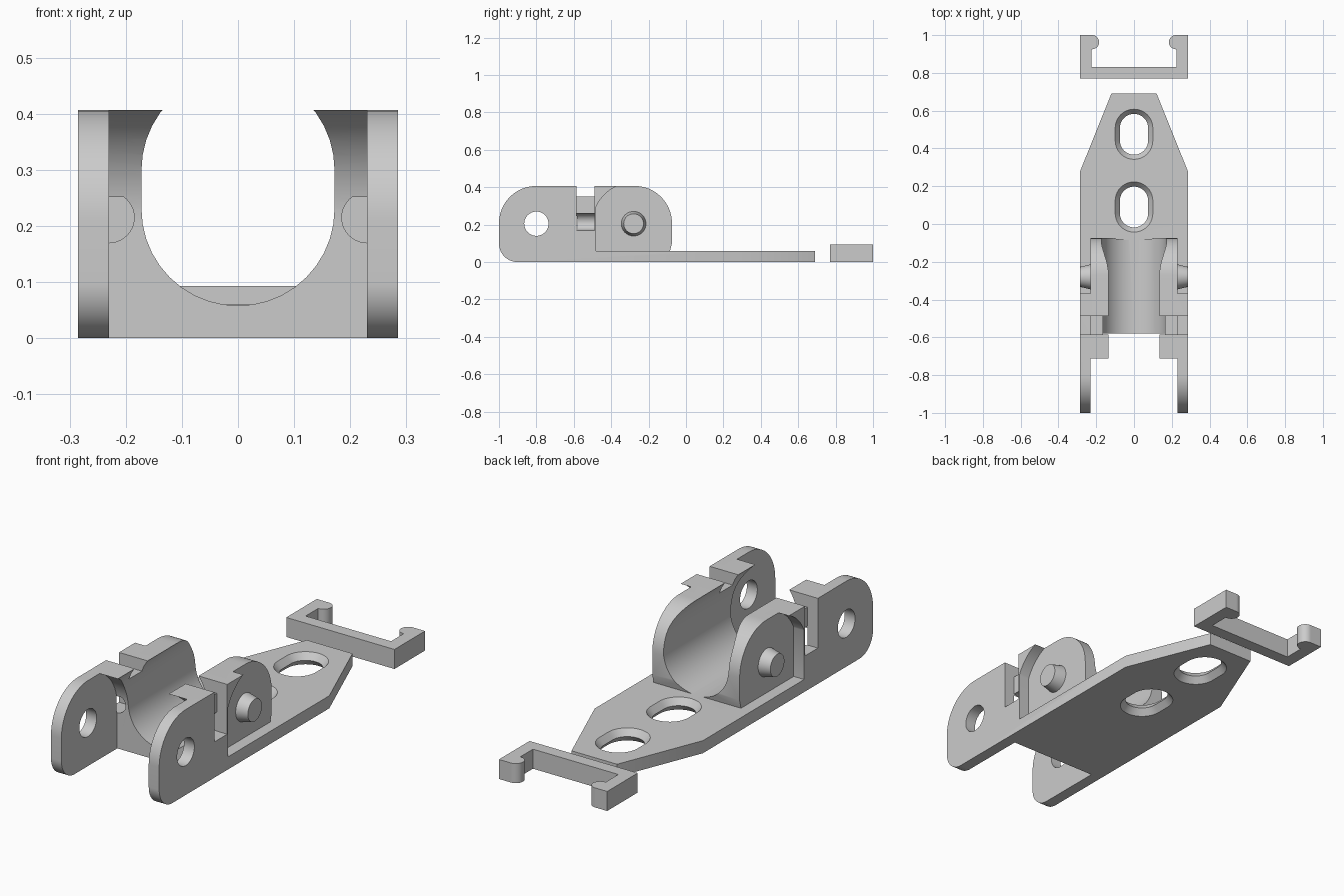
import bpy, bmesh, math

cube = bpy.data.objects.get("Cube")
if cube:
    bpy.data.objects.remove(cube)

grey = bpy.data.materials.new("plain_grey")
grey.use_nodes = True
grey.diffuse_color = (0.6, 0.6, 0.6, 1)
grey.node_tree.nodes["Principled BSDF"].inputs["Base Color"].default_value = (0.6, 0.6, 0.6, 1)


def arc(cx, cy, r, start, end, steps=20):
    angles = [math.radians(start + (end - start) * i / steps) for i in range(steps + 1)]
    return [(cx + r * math.cos(a), cy + r * math.sin(a)) for a in angles]


def stadium(cx, low, high, r):
    return arc(cx, low, r, 180, 360) + arc(cx, high, r, 0, 180)


def circle(cx, cy, r):
    return arc(cx, cy, r, 0, 360, 40)[:-1]


def loft(name, axis, rings):
    """Join equal 2D outlines placed at positions along an axis."""
    place = {"x": lambda p, d: (d, p[0], p[1]),
             "y": lambda p, d: (p[0], d, p[1]),
             "z": lambda p, d: (p[0], p[1], d)}[axis]
    bm = bmesh.new()
    loops = [[bm.verts.new(place(p, d)) for p in outline] for d, outline in rings]
    bm.faces.new(loops[0])
    bm.faces.new(loops[-1])
    for a, b in zip(loops, loops[1:]):
        for i in range(len(a)):
            j = (i + 1) % len(a)
            bm.faces.new((a[i], a[j], b[j], b[i]))
    bmesh.ops.recalc_face_normals(bm, faces=bm.faces)
    mesh = bpy.data.meshes.new(name)
    bm.to_mesh(mesh)
    bm.free()
    obj = bpy.data.objects.new(name, mesh)
    bpy.context.collection.objects.link(obj)
    mesh.materials.append(grey)
    return obj


def prism(name, axis, start, end, outline):
    return loft(name, axis, [(start, outline), (end, outline)])


def box(name, x0, x1, y0, y1, z0, z1):
    return prism(name, "z", z0, z1, [(x0, y0), (x1, y0), (x1, y1), (x0, y1)])


def select_only(obj):
    bpy.ops.object.select_all(action="DESELECT")
    obj.select_set(True)
    bpy.context.view_layer.objects.active = obj


def cut(target, cutter):
    select_only(target)
    mod = target.modifiers.new("cut", "BOOLEAN")
    mod.operation = "DIFFERENCE"
    mod.solver = "EXACT"
    mod.object = cutter
    bpy.ops.object.modifier_apply(modifier=mod.name)
    bpy.data.objects.remove(cutter)


def smooth(obj):
    select_only(obj)
    bpy.ops.object.shade_smooth_by_angle(angle=math.radians(30))


HALF, INNER, TOP, FLOOR = 0.285, 0.23, 0.407, 0.06
AXLE = 0.205

# Bracket body from its side outline
side = (arc(-0.9, 0.1, 0.1, 270, 180) + arc(-0.8, TOP - 0.2, 0.2, 180, 90)
        + arc(-0.275, TOP - 0.2, 0.2, 90, 0)
        + [(-0.075, 0.1), (-0.085, FLOOR), (0.69, FLOOR), (0.69, 0)])
body = prism("bracket_body", "x", -HALF, HALF, side)

# Gap between the hinge cheeks, with a curved clearance behind it
gap = ([(-1.1, -0.1), (-0.58, -0.1)] + arc(-0.8, AXLE, 0.22, 0, 66.5)
       + [(-0.712, 0.5), (-1.1, 0.5)])
cut(body, prism("gap_cutter", "x", -INNER, INNER, gap))
cut(body, prism("hinge_hole_cutter", "x", -0.4, 0.4, circle(-0.8, AXLE, 0.065)))

# Open-topped cradle bore
cut(body, prism("bore_cutter", "y", -1.2, -0.07, stadium(0, 0.23, 0.3, 0.172)))

# Clip notch across the top
cut(body, box("notch_cutter", -0.4, 0.4, -0.585, -0.488, 0.35, 0.5))

recess = ([(0, FLOOR), (-0.482, FLOOR)] + arc(-0.28, AXLE, 0.22, 156.5, 108)
          + [(-0.35, 0.5), (0, 0.5)])
for side_name, s in (("left", 1), ("right", -1)):
    # Clip arm channel and its rounded catch
    x0, x1 = sorted((s * INNER, s * 0.4))
    cut(body, box("channel_cutter", x0, x1, -0.585, -0.488, 0.17, 0.5))
    cut(body, prism("catch_cutter", "y", -0.585, -0.488, circle(s * INNER, 0.215, 0.045)))
    # Recess around the pivot pin
    cut(body, prism("recess_cutter", "x", x0, x1, recess))
    # Corner taper at the plate's tail
    cut(body, prism("taper_cutter", "z", -0.1, 0.2,
                    [(s * HALF, 0.28), (s * 0.12, 0.69), (s * 0.08, 0.79),
                     (s * 0.5, 0.79), (s * 0.5, 0.28)]))
    # Tapered pivot pin
    pin = loft(side_name + "_pivot_pin", "x",
               [(s * 0.215, circle(-0.28, AXLE, 0.068)),
                (s * INNER, circle(-0.28, AXLE, 0.066)),
                (s * HALF, circle(-0.28, AXLE, 0.053))])
    smooth(pin)

# Slots flared on both faces of the plate
for y in (0.09, 0.475):
    cut(body, loft("slot_cutter", "z",
                   [(z, stadium(0, y - 0.033, y + 0.033, r))
                    for z, r in ((-0.01, 0.108), (0.03, 0.075), (0.07, 0.108))]))
smooth(body)

# Separate snap clip with rounded catches
half_clip = ([(HALF, 0.77), (HALF, 1), (0.225, 1)]
             + arc(0.222, 0.9625, 0.0375, 90, 270) + [(0.225, 0.925), (0.225, 0.83)])
clip = prism("snap_clip", "z", 0, 0.093,
             half_clip + [(-x, y) for x, y in reversed(half_clip)])
smooth(clip)
